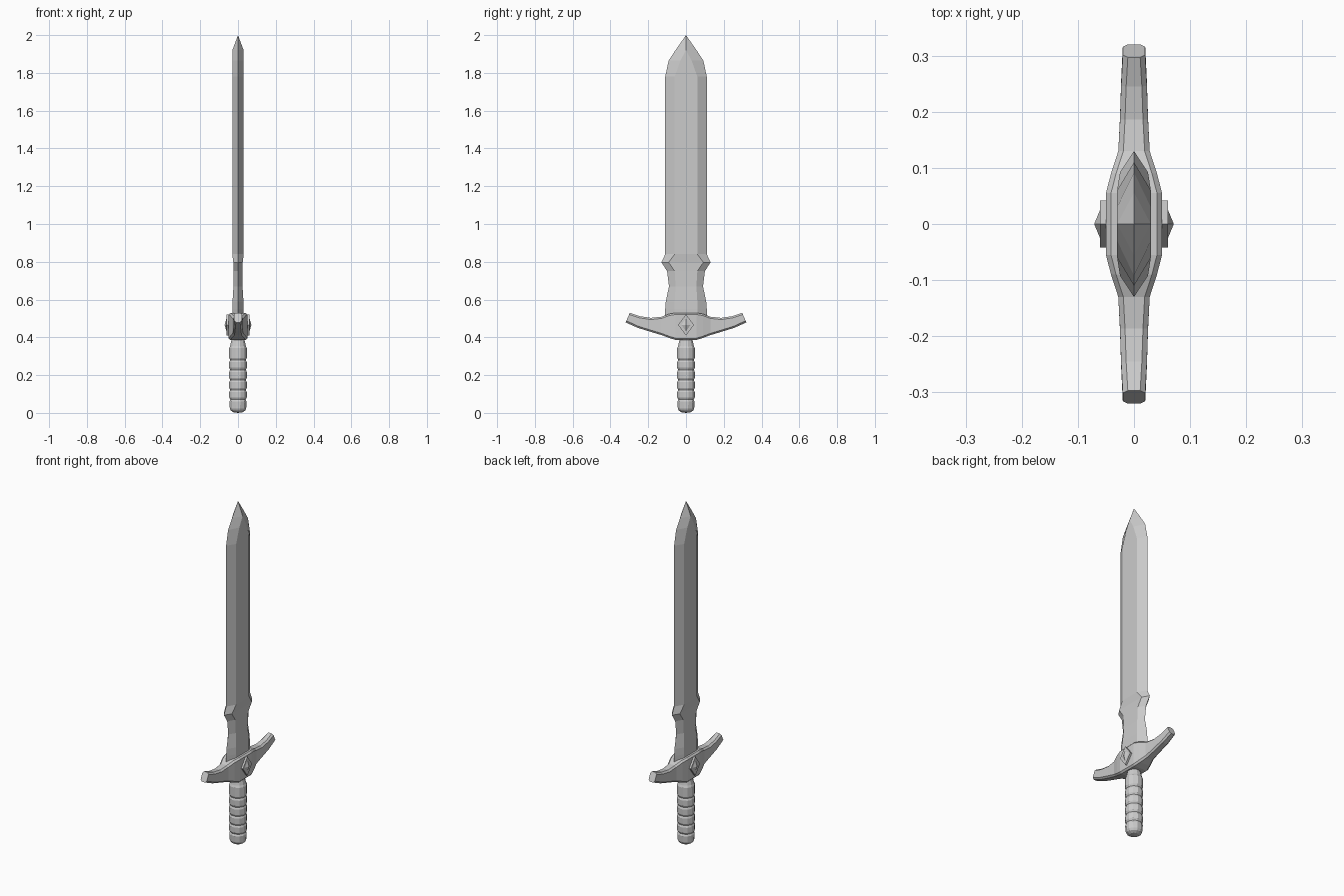
import bpy, bmesh, math
from mathutils import Vector

cube = bpy.data.objects.get("Cube")
if cube:
    bpy.data.objects.remove(cube, do_unlink=True)

steel = bpy.data.materials.new("pale grey")
steel.use_nodes = True
GREY = (0.6, 0.6, 0.6, 1)
steel.diffuse_color = GREY
steel.node_tree.nodes["Principled BSDF"].inputs["Base Color"].default_value = GREY


def loft(name, rings):
    """Skin a list of equal-length closed rings and cap both ends."""
    bm = bmesh.new()
    loops = [[bm.verts.new(p) for p in ring] for ring in rings]
    n = len(loops[0])
    for a, b in zip(loops, loops[1:]):
        for i in range(n):
            j = (i + 1) % n
            bm.faces.new((a[i], a[j], b[j], b[i]))
    bm.faces.new(loops[0])
    bm.faces.new(loops[-1])
    bmesh.ops.remove_doubles(bm, verts=bm.verts, dist=0.0002)
    bmesh.ops.recalc_face_normals(bm, faces=bm.faces)
    mesh = bpy.data.meshes.new(name)
    bm.to_mesh(mesh)
    bm.free()
    mesh.materials.append(steel)
    obj = bpy.data.objects.new(name, mesh)
    bpy.context.collection.objects.link(obj)
    return obj


# Blade: hexagonal sections (height, half width, flat half width, half thickness)
def blade_ring(z, w, f, t):
    return [(0, -w, z), (t, -f, z), (t, f, z), (0, w, z), (-t, f, z), (-t, -f, z)]


blade = [
    (0.45, 0.11, 0.06, 0.03), (0.55, 0.11, 0.06, 0.03),
    (0.59, 0.107, 0.06, 0.029), (0.67, 0.09, 0.055, 0.024),
    (0.75, 0.1, 0.06, 0.024), (0.797, 0.13, 0.092, 0.025),
    (0.84, 0.11, 0.06, 0.03), (1.78, 0.11, 0.06, 0.03),
    (1.865, 0.092, 0.03, 0.03), (1.92, 0.056, 0, 0.03), (2, 0, 0, 0),
]
loft("blade", [blade_ring(*s) for s in blade])


# Crossguard: chamfered sections (distance, bottom, top, half thickness, end lean)
def guard_ring(y, low, high, t, lean, side):
    c = 0.009
    shape = [(t, low + c), (t, high - c), (t - c, high), (c - t, high),
             (-t, high - c), (-t, low + c), (c - t, low), (t - c, low)]
    return [(x, side * (y - lean * (z - low) / (high - low)), z) for x, z in shape]


arm = [
    (0.055, 0.386, 0.53, 0.05, 0), (0.09, 0.397, 0.524, 0.041, 0),
    (0.13, 0.412, 0.509, 0.028, 0), (0.19, 0.43, 0.503, 0.025, 0.004),
    (0.255, 0.45, 0.512, 0.023, 0.01), (0.32, 0.479, 0.53, 0.02, 0.023),
]
loft("crossguard", [guard_ring(*s, -1) for s in reversed(arm)]
     + [guard_ring(*s, 1) for s in arm])


# Diamond ornaments on both faces of the guard
def diamond(x, y, h):
    return [(x, -y, 0.466), (x, 0, 0.466 - h), (x, y, 0.466), (x, 0, 0.466 + h)]


for side, label in ((1, "left"), (-1, "right")):
    loft(label + "_diamond", [
        diamond(side * 0.04, 0.042, 0.056), diamond(side * 0.061, 0.042, 0.056),
        diamond(side * 0.061, 0.024, 0.034), diamond(side * 0.071, 0, 0)])

# Grip: turned profile with rounded pommel, ribs and tapered neck
profile = [(0, 0.0), (0.024, 0.003), (0.039, 0.012), (0.045, 0.024),
           (0.047, 0.06), (0.042, 0.07)]
grooves = [0.07, 0.122, 0.175, 0.228, 0.28, 0.355]
for low, high in zip(grooves, grooves[1:]):
    profile += [(0.048, low + 0.011), (0.048, high - 0.011), (0.043, high)]
profile += [(0.036, 0.385), (0.036, 0.42)]

SIDES = 12
angles = [2 * math.pi * (i + 0.5) / SIDES for i in range(SIDES)]
loft("grip", [[Vector((r * math.cos(a), r * math.sin(a), z)) for a in angles]
              for r, z in profile])
